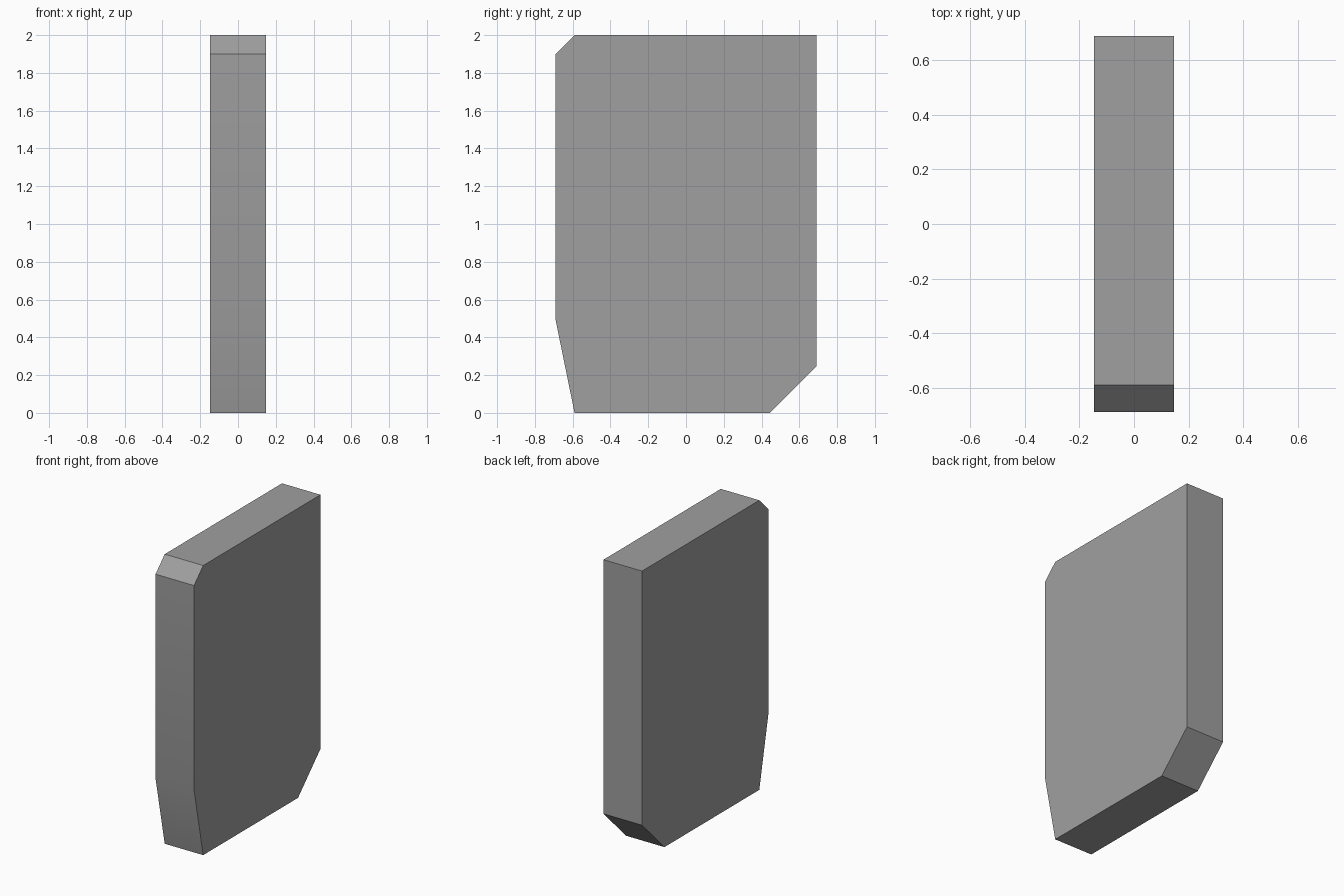
import bpy
import bmesh
import math

cube = bpy.data.objects.get("Cube")
if cube:
    bpy.data.objects.remove(cube, do_unlink=True)

# Single grey material
grey = bpy.data.materials.new("plain grey")
grey.use_nodes = True
colour = (0.35, 0.35, 0.35, 1)
grey.diffuse_color = colour
grey.node_tree.nodes["Principled BSDF"].inputs["Base Color"].default_value = colour

# Side outline as (y, z), extruded across the thickness
HALF_WIDTH = 0.147
outline = [(-0.59, 0), (0.445, 0), (0.69, 0.245), (0.69, 2),
           (-0.59, 2), (-0.69, 1.9), (-0.69, 0.49)]

bm = bmesh.new()
side = bm.faces.new([bm.verts.new((-HALF_WIDTH, y, z)) for y, z in outline])
extruded = bmesh.ops.extrude_face_region(bm, geom=[side])["geom"]
moved = [g for g in extruded if isinstance(g, bmesh.types.BMVert)]
bmesh.ops.translate(bm, verts=moved, vec=(2 * HALF_WIDTH, 0, 0))
bmesh.ops.recalc_face_normals(bm, faces=bm.faces)

mesh = bpy.data.meshes.new("panel")
bm.to_mesh(mesh)
bm.free()
mesh.materials.append(grey)
panel = bpy.data.objects.new("panel", mesh)
bpy.context.collection.objects.link(panel)

# Soft blend on the front bend only; other edges stay sharp
bpy.ops.object.select_all(action="DESELECT")
panel.select_set(True)
bpy.context.view_layer.objects.active = panel
bpy.ops.object.shade_smooth_by_angle(angle=math.radians(30))
